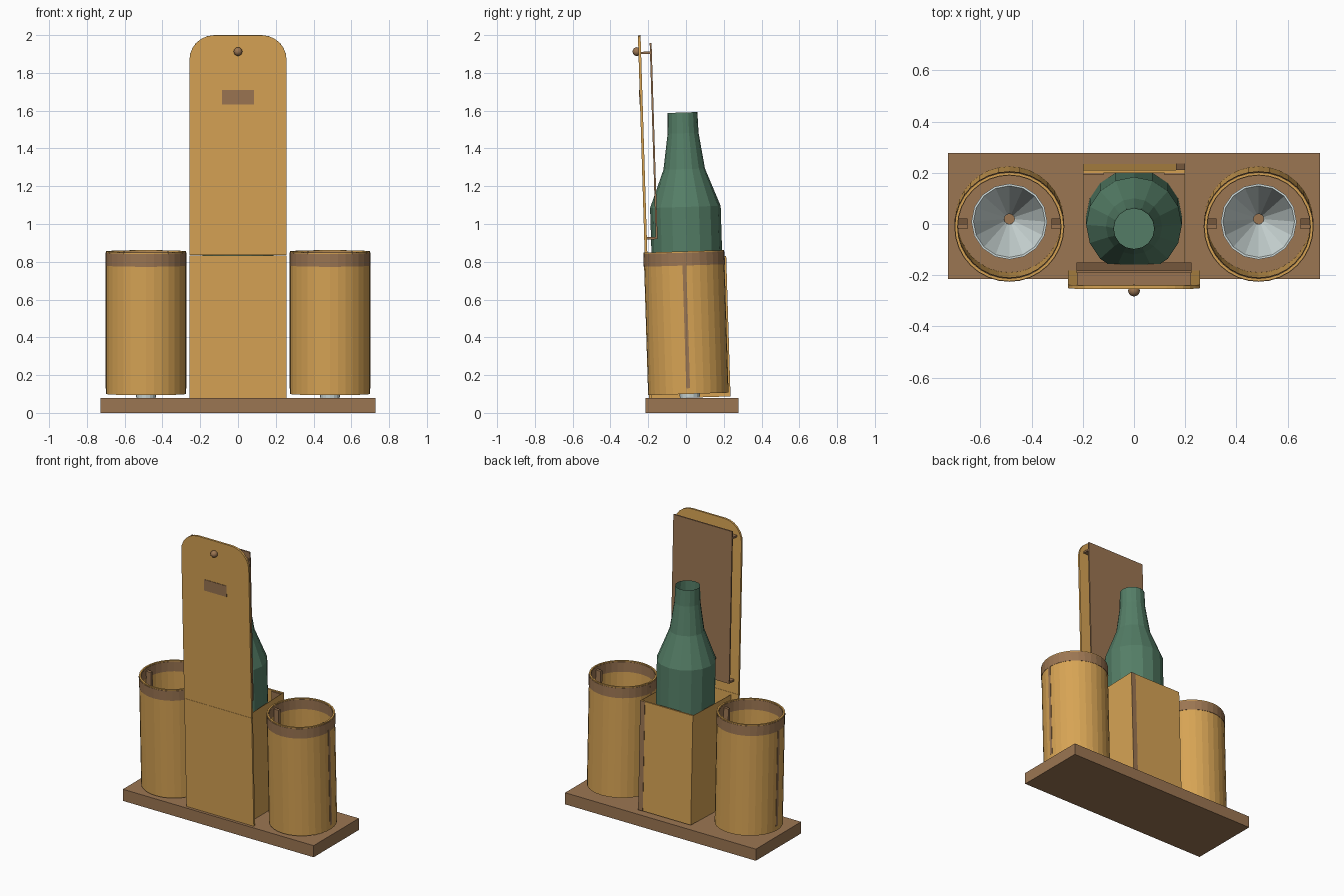
import bpy, bmesh
from math import cos, sin, pi, radians
from mathutils import Matrix, Vector

cube = bpy.data.objects.get("Cube")
if cube:
    bpy.data.objects.remove(cube)


def material(name, rgb):
    m = bpy.data.materials.new(name)
    m.use_nodes = True
    m.diffuse_color = (*rgb, 1)
    m.node_tree.nodes["Principled BSDF"].inputs["Base Color"].default_value = (*rgb, 1)
    return m


GOLD = material("honey wood", (0.68, 0.37, 0.09))
BROWN = material("dark wood", (0.33, 0.18, 0.085))
GREEN = material("bottle green", (0.09, 0.21, 0.135))
WHITE = material("pale glass", (0.66, 0.75, 0.74))

BASE_TOP = 0.08
# everything above the base leans slightly forward, heights start at the base top
LEAN = Matrix.Translation((0, 0, BASE_TOP)) @ Matrix.Rotation(0.031, 4, 'X')


def finish(bm, name, mat, matrix=LEAN):
    bm.transform(matrix)
    bmesh.ops.recalc_face_normals(bm, faces=bm.faces)
    me = bpy.data.meshes.new(name)
    bm.to_mesh(me)
    bm.free()
    me.materials.append(mat)
    ob = bpy.data.objects.new(name, me)
    bpy.context.collection.objects.link(ob)
    return ob


def box(name, mat, x, y, z, matrix=LEAN):
    bm = bmesh.new()
    size = Vector((x[1] - x[0], y[1] - y[0], z[1] - z[0]))
    mid = Vector((x[0] + x[1], y[0] + y[1], z[0] + z[1])) / 2
    bmesh.ops.create_cube(bm, size=1, matrix=Matrix.Translation(mid) @ Matrix.Diagonal((*size, 1)))
    return finish(bm, name, mat, matrix)


def lathe(name, mat, profile, x, y, segments, closed=False):
    bm = bmesh.new()
    rings = []
    for r, z in profile:
        rings.append([bm.verts.new((x + r * cos(2 * pi * i / segments),
                                    y + r * sin(2 * pi * i / segments), z))
                      for i in range(segments)])
    pairs = list(zip(rings, rings[1:]))
    if closed:
        pairs.append((rings[-1], rings[0]))
    for a, b in pairs:
        for i in range(segments):
            j = (i + 1) % segments
            bm.faces.new((a[i], a[j], b[j], b[i]))
    return finish(bm, name, mat)


def tube(name, mat, inner, outer, z0, z1, x, y):
    return lathe(name, mat, [(outer, z0), (outer, z1), (inner, z1), (inner, z0)], x, y, 32, True)


# base board
box("base", BROWN, (-0.727, 0.727), (-0.215, 0.278), (0, BASE_TOP), Matrix())

# the two round holders with their glasses
for side, s in (("right", -1), ("left", 1)):
    cx, cy = s * 0.487, 0.013
    tube(side + "_holder", GOLD, 0.202, 0.213, 0.02, 0.775, cx, cy)
    tube(side + "_holder_band", BROWN, 0.2, 0.215, 0.7, 0.768, cx, cy)
    for d in (-1, 1):
        ends = sorted((cx + d * 0.164, cx + d * 0.2145))
        box(side + "_holder_slat", BROWN, ends, (cy - 0.01, cy + 0.01), (0.05, 0.75))
    lathe(side + "_glass", WHITE,
          [(0.02, 0.03), (0.02, 0.0), (0.052, 0.0), (0.056, 0.03), (0.148, 0.34), (0.14, 0.34)],
          cx, 0.02, 16, True)

# bottle, open at the neck
lathe("bottle", GREEN,
      [(0.0005, 0.005), (0.187, 0.005), (0.187, 1.01), (0.11, 1.21), (0.082, 1.4), (0.079, 1.51)],
      0, 0.028, 16)

# square bottle box: thin sides and a back wall
FRONT, BACK = -0.195, 0.234
for side, s in (("right", -1), ("left", 1)):
    box(side + "_box_side", GOLD, sorted((s * 0.197, s * 0.2)), (FRONT, BACK), (0, 0.745))
    box(side + "_box_corner_strip", BROWN, sorted((s * 0.12, s * 0.197)), (0.214, 0.222), (0, 0.74))
box("box_back", GOLD, (-0.2, 0.2), (0.222, BACK), (0, 0.745))
box("box_back_strip", BROWN, (0.165, 0.2), (BACK, BACK + 0.002), (0, 0.745))

# front panel: lower board and tall upper board with rounded corners
HALF, SEAM, TOP, ROUND = 0.257, 0.76, 1.926, 0.13
box("lower_front_panel", GOLD, (-HALF, HALF), (FRONT, FRONT + 0.014), (0, SEAM))

outline = [(-HALF, SEAM + 0.001), (HALF, SEAM + 0.001)]
for start, s in ((0, 1), (90, -1)):
    for k in range(7):
        a = radians(start + 15 * k)
        outline.append((s * (HALF - ROUND) + ROUND * cos(a), TOP - ROUND + ROUND * sin(a)))
bm = bmesh.new()
face = bm.faces.new([bm.verts.new((x, FRONT, z)) for x, z in outline])
ext = bmesh.ops.extrude_face_region(bm, geom=[face], use_keep_orig=True)
bmesh.ops.translate(bm, vec=(0, 0.014, 0),
                    verts=[v for v in ext["geom"] if isinstance(v, bmesh.types.BMVert)])
finish(bm, "upper_front_panel", GOLD)

# rear board held off the upper panel by two thin shelves
box("rear_board", BROWN, (-0.224, 0.224), (-0.134, -0.124), (0.845, 1.882))
for z in (0.85, 1.832):
    box("spacer", BROWN, (-0.222, 0.222), (FRONT + 0.014, -0.132), (z - 0.006, z + 0.006))

# label plate and knob
box("label_plate", BROWN, (-0.085, 0.085), (FRONT - 0.003, FRONT), (1.56, 1.637))
bm = bmesh.new()
bmesh.ops.create_uvsphere(bm, u_segments=16, v_segments=10, radius=0.023,
                          matrix=Matrix.Translation((0, FRONT - 0.008, 1.84)))
knob = finish(bm, "knob", BROWN)
for p in knob.data.polygons:
    p.use_smooth = True
